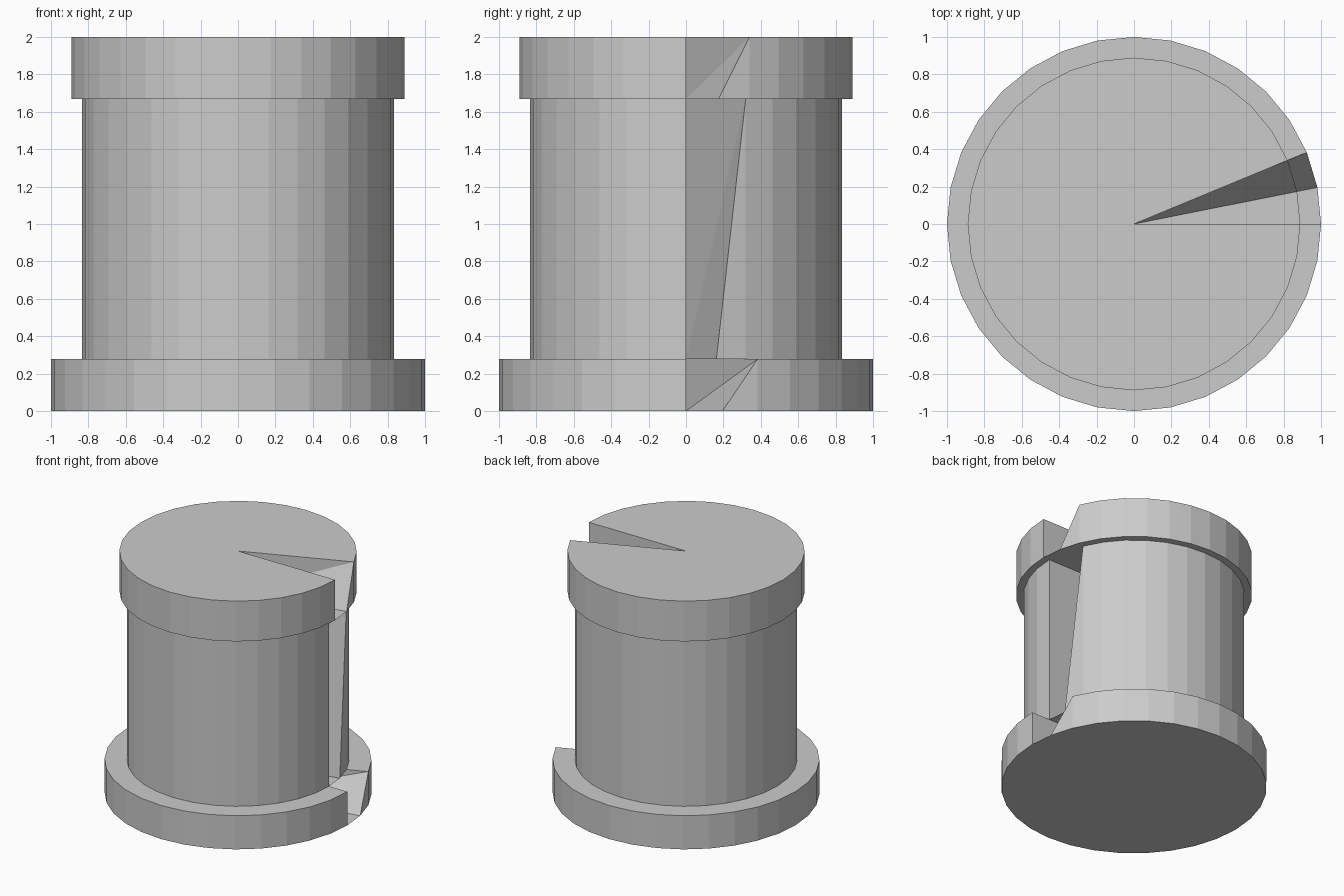
import bpy, bmesh
from math import cos, sin, tau

if "Cube" in bpy.data.objects:
    bpy.data.objects.remove(bpy.data.objects["Cube"])

SIDES = 32


def notched_drum(name, radius, z0, z1):
    """Faceted drum whose second upper rim point is pulled in to the base centre."""
    bm = bmesh.new()

    def ring(z):
        return [bm.verts.new((radius * cos(tau * i / SIDES), radius * sin(tau * i / SIDES), z))
                for i in range(SIDES)]

    low, high = ring(z0), ring(z1)
    base = bm.verts.new((0, 0, z0))
    top = bm.verts.new((0, 0, z1))
    high[1].co = (0, 0, z0)  # the notch
    for i in range(SIDES):
        j = (i + 1) % SIDES
        bm.faces.new((base, low[j], low[i]))
        bm.faces.new((top, high[i], high[j]))
        bm.faces.new((low[i], low[j], high[j]))
        bm.faces.new((low[i], high[j], high[i]))
    mesh = bpy.data.meshes.new(name)
    bm.to_mesh(mesh)
    bm.free()
    obj = bpy.data.objects.new(name, mesh)
    bpy.context.collection.objects.link(obj)
    return obj


# Wide foot, tall body and overhanging cap
notched_drum("base_drum", 1.0, 0.0, 0.278)
notched_drum("body_drum", 0.833, 0.278, 1.667)
notched_drum("cap_drum", 0.889, 1.667, 2.0)
